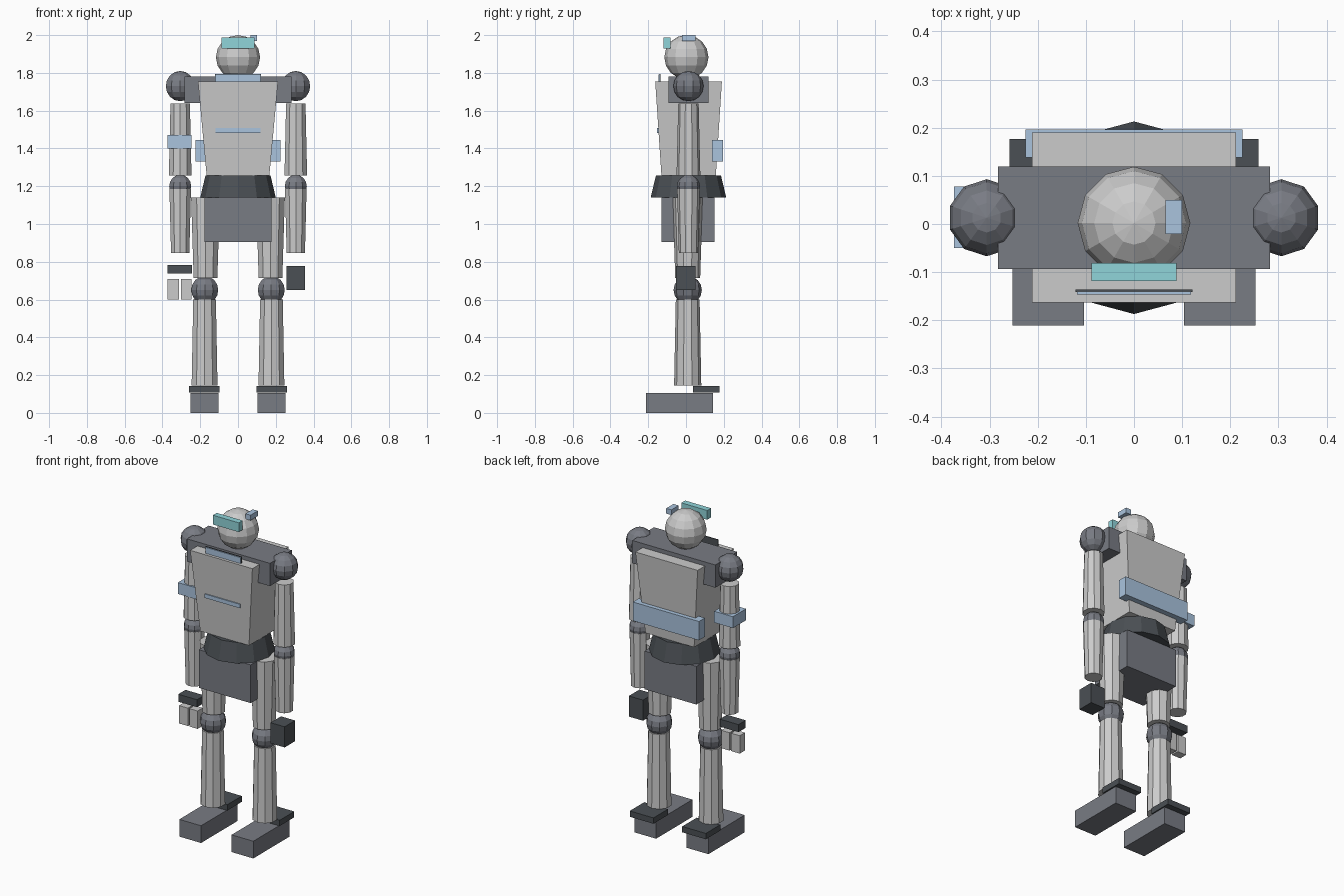
import bpy, bmesh
from mathutils import Vector

if "Cube" in bpy.data.objects:
    bpy.data.objects.remove(bpy.data.objects["Cube"])


def material(name, rgb):
    m = bpy.data.materials.new(name)
    m.diffuse_color = (*rgb, 1)
    m.use_nodes = True
    m.node_tree.nodes["Principled BSDF"].inputs["Base Color"].default_value = m.diffuse_color
    return m


LIGHT = None
MID = material("mid_grey", (0.19, 0.20, 0.23))
DARK = material("dark_grey", (0.07, 0.08, 0.09))
BLUE = material("pale_blue", (0.40, 0.55, 0.73))
CYAN = material("cyan", (0.28, 0.66, 0.70))


def finish(name, bm, mat):
    me = bpy.data.meshes.new(name)
    bmesh.ops.recalc_face_normals(bm, faces=bm.faces)
    bm.to_mesh(me)
    bm.free()
    ob = bpy.data.objects.new(name, me)
    bpy.context.collection.objects.link(ob)
    if mat:
        me.materials.append(mat)
    return ob


def box(name, x, y, z, mat=LIGHT, bottom=None):
    """Box from min/max ranges; bottom gives other x, y ranges for a taper."""
    bm = bmesh.new()
    bmesh.ops.create_cube(bm, size=1)
    for v in bm.verts:
        low = v.co.z < 0
        bx, by = bottom if (bottom and low) else (x, y)
        v.co = Vector((bx[v.co.x > 0], by[v.co.y > 0], z[not low]))
    return finish(name, bm, mat)


def cone(name, x, y, z0, z1, r0, r1, sides=10, mat=LIGHT):
    bm = bmesh.new()
    bmesh.ops.create_cone(bm, cap_ends=True, segments=sides,
                          radius1=r0, radius2=r1, depth=z1 - z0)
    # put a corner on the x axis
    bmesh.ops.translate(bm, verts=bm.verts, vec=(x, y, (z0 + z1) / 2))
    return finish(name, bm, mat)


def ball(name, x, y, z, r, segs=10, rings=8, mat=LIGHT):
    bm = bmesh.new()
    bmesh.ops.create_uvsphere(bm, u_segments=segs, v_segments=rings, radius=r)
    bmesh.ops.translate(bm, verts=bm.verts, vec=(x, y, z))
    return finish(name, bm, mat)


# head
ball("head", 0, 0.002, 1.883, 0.117, 12, 8)
box("visor", (-0.088, 0.088), (-0.118, -0.081), (1.93, 1.987), CYAN)
box("head_sensor", (0.065, 0.1), (-0.021, 0.05), (1.968, 2.0), BLUE)

# torso
box("shoulder_yoke", (-0.283, 0.283), (-0.093, 0.119), (1.64, 1.78), MID)
box("chest", (-0.212, 0.212), (-0.163, 0.19), (1.257, 1.755), LIGHT,
    ((-0.166, 0.166), (-0.13, 0.158)))
box("collar_plate", (-0.122, 0.122), (-0.141, -0.136), (1.73, 1.795), DARK)
box("collar_trim", (-0.118, 0.118), (-0.146, -0.141), (1.73, 1.792), BLUE)
box("chest_stripe", (-0.12, 0.12), (-0.153, -0.14), (1.483, 1.507), BLUE)
box("back_band", (-0.225, 0.225), (0.138, 0.196), (1.33, 1.446), BLUE)
cone("waist", 0, 0.013, 1.14, 1.257, 0.2, 0.172, 12, DARK)
box("pelvis", (-0.177, 0.177), (-0.129, 0.152), (0.905, 1.14), MID)

# limbs
for side, s in (("right", -1), ("left", 1)):
    ax, lx, y = 0.306 * s, 0.177 * s, 0.013
    ball(side + "_shoulder", ax, y, 1.73, 0.08, mat=MID)
    cone(side + "_upper_arm", ax, y, 1.257, 1.637, 0.063, 0.054)
    ball(side + "_elbow", ax, y, 1.2, 0.061, mat=MID)
    cone(side + "_forearm", ax, y, 0.846, 1.185, 0.051, 0.06)
    cone(side + "_thigh", 0.172 * s, y - 0.004, 0.715, 1.14, 0.066, 0.08)
    ball(side + "_knee", 0.176 * s, y - 0.004, 0.65, 0.075, mat=MID)
    cone(side + "_shin", lx, y - 0.004, 0.145, 0.6, 0.072, 0.063)
    xs = sorted((0.104 * s, 0.252 * s))
    box(side + "_foot", xs, (-0.211, 0.142), (0, 0.106), MID)
    xs = sorted((0.098 * s, 0.259 * s))
    box(side + "_heel_plate", xs, (0.036, 0.177), (0.107, 0.143), DARK)

# arm band, two-finger gripper and solid fist
box("arm_band", (-0.374, -0.246), (-0.05, 0.078), (1.4, 1.47), BLUE)
box("gripper_palm", (-0.372, -0.244), (-0.05, 0.02), (0.737, 0.783), DARK)
for i, x in enumerate(((-0.372, -0.312), (-0.302, -0.246))):
    box(f"gripper_finger_{i + 1}", x, (-0.042, 0.008), (0.6, 0.71))
box("fist", (0.258, 0.354), (-0.052, 0.05), (0.65, 0.777), DARK)
